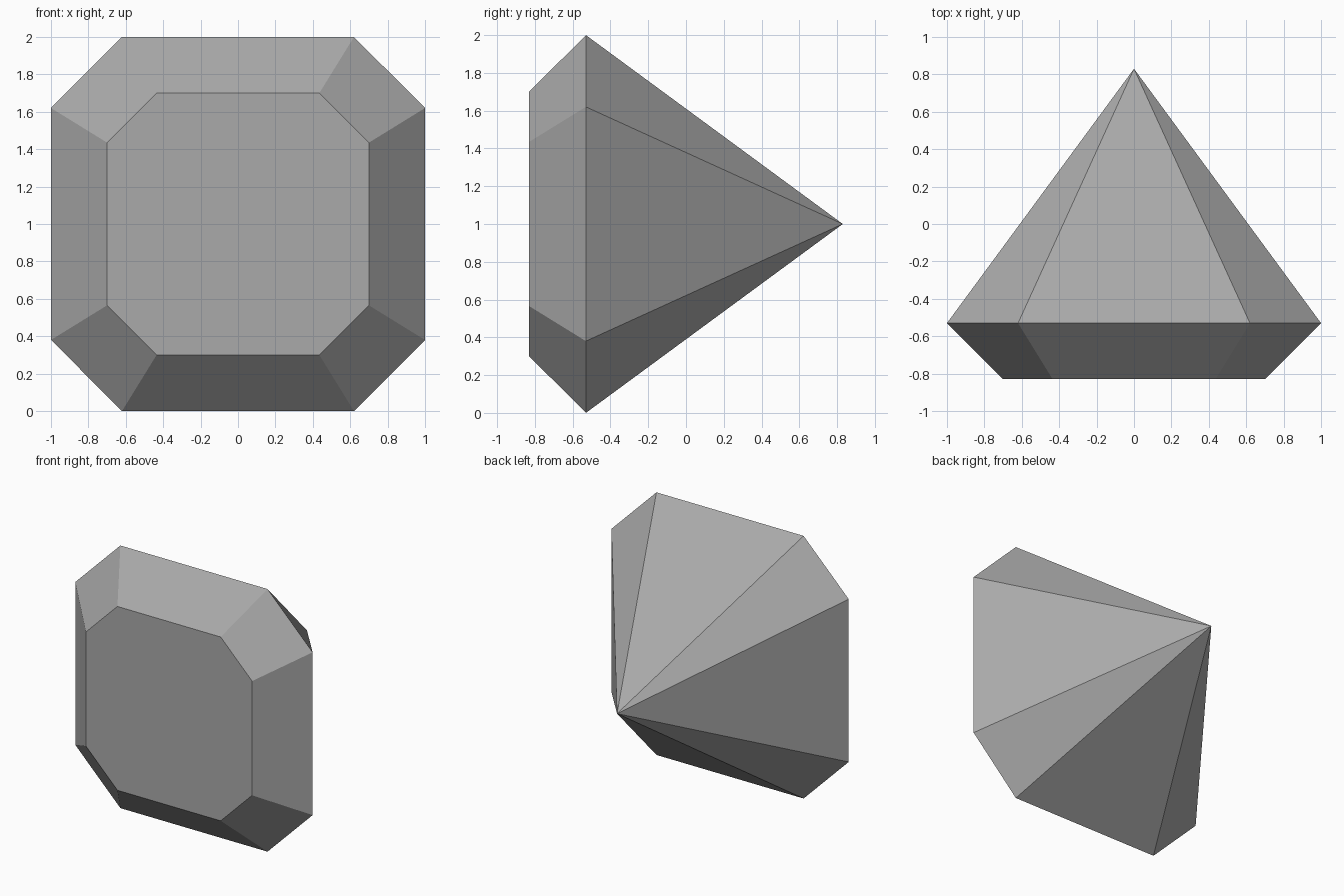
import bpy
import bmesh

# Remove the default cube
cube = bpy.data.objects.get("Cube")
if cube:
    bpy.data.objects.remove(cube, do_unlink=True)

# Plain grey stone
grey = bpy.data.materials.new("stone_grey")
grey.use_nodes = True
colour = (0.4, 0.4, 0.4, 1.0)
grey.diffuse_color = colour
grey.node_tree.nodes["Principled BSDF"].inputs["Base Color"].default_value = colour

CENTRE_Z = 1.0


def octagon(bm, half, flat, y):
    """Ring of a square with cut corners, facing the front."""
    outline = [(flat, -half), (half, -flat), (half, flat), (flat, half),
               (-flat, half), (-half, flat), (-half, -flat), (-flat, -half)]
    return [bm.verts.new((x, y, CENTRE_Z + z)) for x, z in outline]


bm = bmesh.new()
table = octagon(bm, 0.70, 0.435, -0.83)
girdle = octagon(bm, 1.0, 0.62, -0.53)
tip = bm.verts.new((0, 0.83, CENTRE_Z))

# Flat table, sloping crown and pointed pavilion
bm.faces.new(table)
for i in range(len(table)):
    j = (i + 1) % len(table)
    bm.faces.new((table[i], girdle[i], girdle[j], table[j]))
    bm.faces.new((girdle[i], tip, girdle[j]))
bmesh.ops.recalc_face_normals(bm, faces=bm.faces[:])

mesh = bpy.data.meshes.new("cut_gem")
bm.to_mesh(mesh)
bm.free()
mesh.materials.append(grey)
gem = bpy.data.objects.new("cut_gem", mesh)
bpy.context.collection.objects.link(gem)
